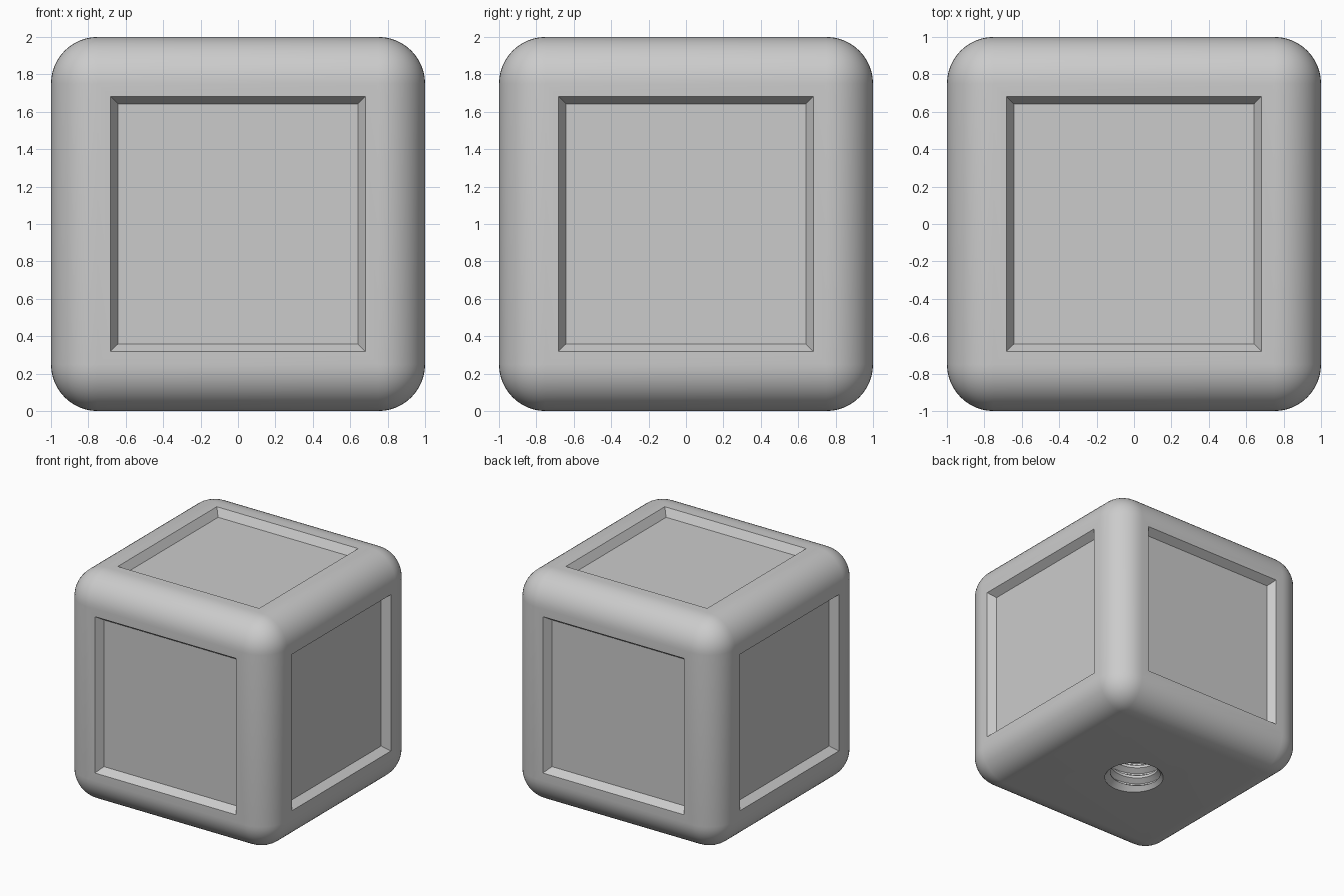
import bpy, bmesh, math

if "Cube" in bpy.data.objects:
    bpy.data.objects.remove(bpy.data.objects["Cube"])

RADIUS = 0.25       # edge rounding
OPENING = 0.655     # half width of each recess
SLOPE = 0.06        # inward lean of the recess walls
DEPTH = 0.065       # recess depth


def new_object(name, bm):
    bmesh.ops.recalc_face_normals(bm, faces=bm.faces[:])
    mesh = bpy.data.meshes.new(name)
    bm.to_mesh(mesh)
    bm.free()
    ob = bpy.data.objects.new(name, mesh)
    bpy.context.collection.objects.link(ob)
    return ob


def rounded_cube():
    # rounded block with a framed recess on every side but the bottom
    bm = bmesh.new()
    bmesh.ops.create_cube(bm, size=2)
    bmesh.ops.translate(bm, verts=bm.verts, vec=(0, 0, 1))
    bmesh.ops.bevel(bm, geom=bm.edges[:], offset=RADIUS, segments=12,
                    profile=0.5, affect='EDGES')
    bm.normal_update()
    panels = [f for f in bm.faces if f.calc_area() > 1 and f.normal.z > -0.5]
    bmesh.ops.inset_individual(bm, faces=panels, thickness=1 - RADIUS - OPENING)
    bmesh.ops.inset_individual(bm, faces=panels, thickness=SLOPE, depth=-DEPTH)
    return new_object("rounded_cube", bm)


def thread_cutter(r_minor=0.195, r_major=0.24, pitch=0.096, turns=8, seg=48):
    # solid screw: a trapezoid tooth swept along a helix, capped with fans
    profile = [(r_minor, 0), (r_minor, 0.25), (r_major, 0.56), (r_major, 0.69)]
    k = len(profile)
    bm = bmesh.new()
    rows = []
    for n in range((turns + 1) * seg + 1):
        a = 2 * math.pi * n / seg
        pts = profile if n <= turns * seg else profile[:1]
        rows.append([bm.verts.new((r * math.cos(a), r * math.sin(a),
                                   pitch * (n / seg + t - 1.5)))
                     for r, t in pts])
    last = turns * seg
    col = [rows[n] + [rows[n + seg][0]] for n in range(last + 1)]
    for n in range(last):
        for p in range(k):
            bm.faces.new((col[n][p], col[n + 1][p], col[n + 1][p + 1], col[n][p + 1]))
    low = [rows[n][0] for n in range(seg + 1)] + col[0][1:k][::-1]
    high = [rows[n][0] for n in range(last, last + seg + 1)] + col[last][1:k][::-1]
    for loop in (low, high):
        hub = bm.verts.new((0, 0, sum(v.co.z for v in loop) / len(loop)))
        for a, b in zip(loop, loop[1:] + loop[:1]):
            bm.faces.new((a, b, hub))
    return new_object("thread_cutter", bm)


def countersink_cutter():
    # shallow cone that opens the mouth of the threaded hole
    bm = bmesh.new()
    bmesh.ops.create_cone(bm, cap_ends=True, segments=64, radius1=0.29,
                          radius2=0.19, depth=0.1)
    return new_object("countersink_cutter", bm)


block = rounded_cube()

# threaded mounting hole in the bottom
for cutter in (thread_cutter(), countersink_cutter()):
    mod = block.modifiers.new(cutter.name, 'BOOLEAN')
    mod.operation = 'DIFFERENCE'
    mod.solver = 'EXACT'
    mod.object = cutter
    cutter.hide_render = True
    cutter.hide_set(True)

bpy.context.view_layer.objects.active = block
block.select_set(True)
for mod in list(block.modifiers):
    bpy.ops.object.modifier_apply(modifier=mod.name)
bpy.ops.object.shade_smooth_by_angle(angle=math.radians(25))
